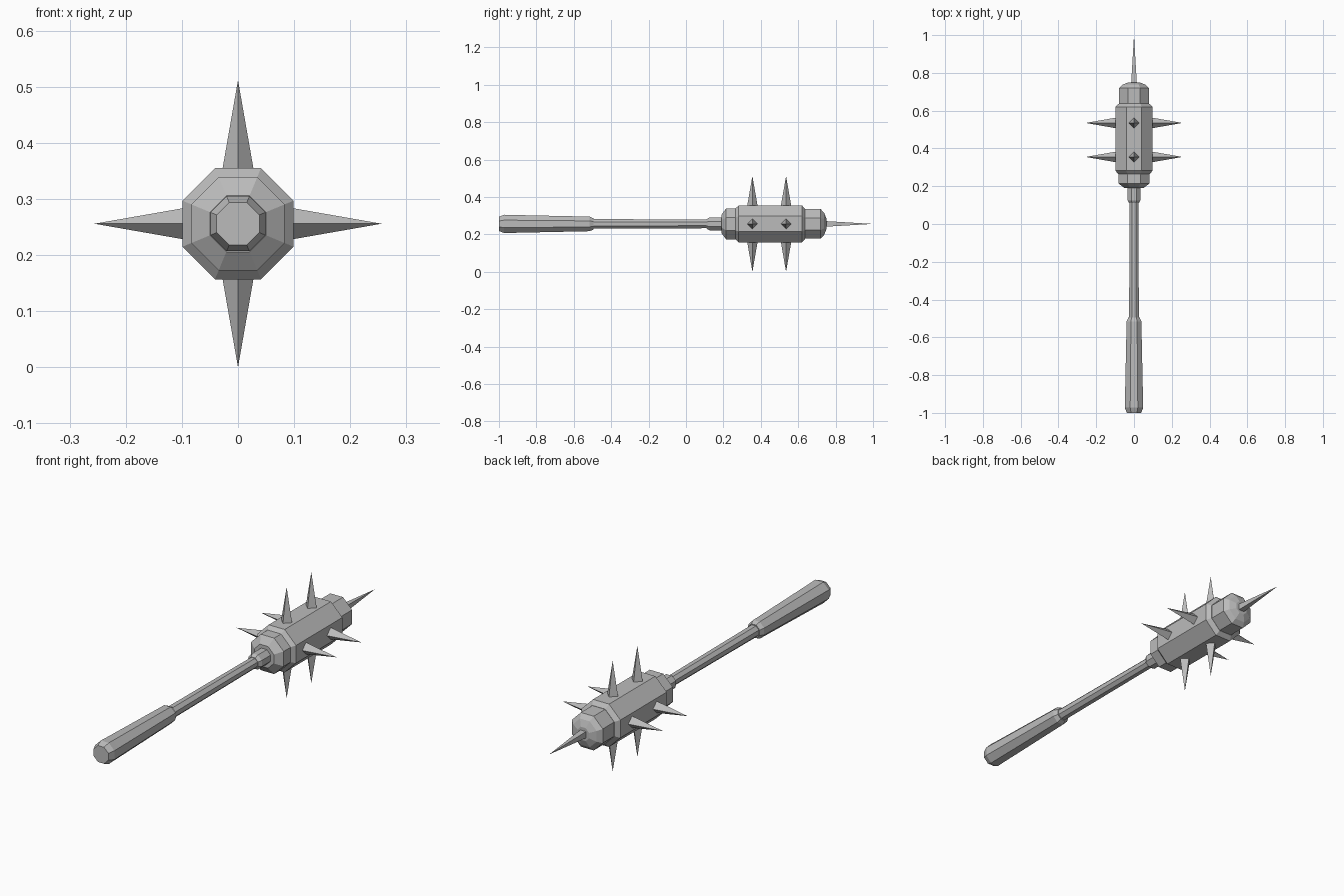
import bpy
import bmesh
from math import cos, sin, pi
from mathutils import Vector

cube = bpy.data.objects.get("Cube")
if cube:
    bpy.data.objects.remove(cube, do_unlink=True)

AXIS_Z = 0.256
SIDES = 8

steel = bpy.data.materials.new("grey_steel")
steel.use_nodes = True
GREY = (0.5, 0.5, 0.5, 1)
steel.diffuse_color = GREY
steel.node_tree.nodes["Principled BSDF"].inputs["Base Color"].default_value = GREY


def finish(name, bm):
    bmesh.ops.recalc_face_normals(bm, faces=bm.faces)
    mesh = bpy.data.meshes.new(name)
    bm.to_mesh(mesh)
    bm.free()
    mesh.materials.append(steel)
    obj = bpy.data.objects.new(name, mesh)
    bpy.context.collection.objects.link(obj)
    return obj


def lathe(name, profile):
    """Octagonal solid along y from (y, flat-to-centre radius) pairs."""
    bm = bmesh.new()
    rings = []
    for y, flat in profile:
        r = flat / cos(pi / SIDES)
        angles = [(i + 0.5) * 2 * pi / SIDES for i in range(SIDES)]
        rings.append([bm.verts.new((r * cos(a), y, AXIS_Z + r * sin(a))) for a in angles])
    for a, b in zip(rings, rings[1:]):
        for i in range(SIDES):
            j = (i + 1) % SIDES
            bm.faces.new((a[i], a[j], b[j], b[i]))
    bm.faces.new(rings[0])
    bm.faces.new(rings[-1])
    return finish(name, bm)


def spike(name, base, direction, length, half, turn):
    """Four-sided spike; turn sets the roll about its own axis."""
    bm = bmesh.new()
    d = Vector(direction)
    u = d.orthogonal().normalized()
    v = d.cross(u)
    base = Vector(base)
    corners = [bm.verts.new(base + half * (u * cos(a) + v * sin(a)))
               for a in (turn + i * pi / 2 for i in range(4))]
    tip = bm.verts.new(base + d * length)
    bm.faces.new(corners)
    for i in range(4):
        bm.faces.new((corners[i], corners[(i + 1) % 4], tip))
    return finish(name, bm)


# Handle
lathe("grip", [(-1, 0.038), (-0.972, 0.049), (-0.94, 0.048), (-0.515, 0.039), (-0.495, 0.03)])
lathe("shaft", [(-0.52, 0.026), (0.13, 0.023)])
lathe("neck_collar", [(0.11, 0.025), (0.125, 0.034), (0.2, 0.034)])

# Head: lower collar, barrel and domed upper cap
lathe("lower_collar", [(0.19, 0.05), (0.215, 0.083), (0.27, 0.083), (0.285, 0.08)])
lathe("barrel", [(0.265, 0.083), (0.282, 0.099), (0.62, 0.099), (0.637, 0.08)])
lathe("upper_cap", [(0.62, 0.079), (0.72, 0.079), (0.738, 0.06), (0.75, 0.03)])

# Spikes: four around the barrel in two rows, one at the end
for row, y in (("lower", 0.355), ("upper", 0.535)):
    for side, d in (("left", (1, 0, 0)), ("right", (-1, 0, 0)),
                    ("top", (0, 0, 1)), ("bottom", (0, 0, -1))):
        base = Vector((0, y, AXIS_Z)) + Vector(d) * 0.09
        spike(f"{row}_{side}_spike", base, d, 0.166, 0.029, pi / 4)
spike("end_spike", (0, 0.735, AXIS_Z), (0, 1, 0), 0.265, 0.022, 0)
